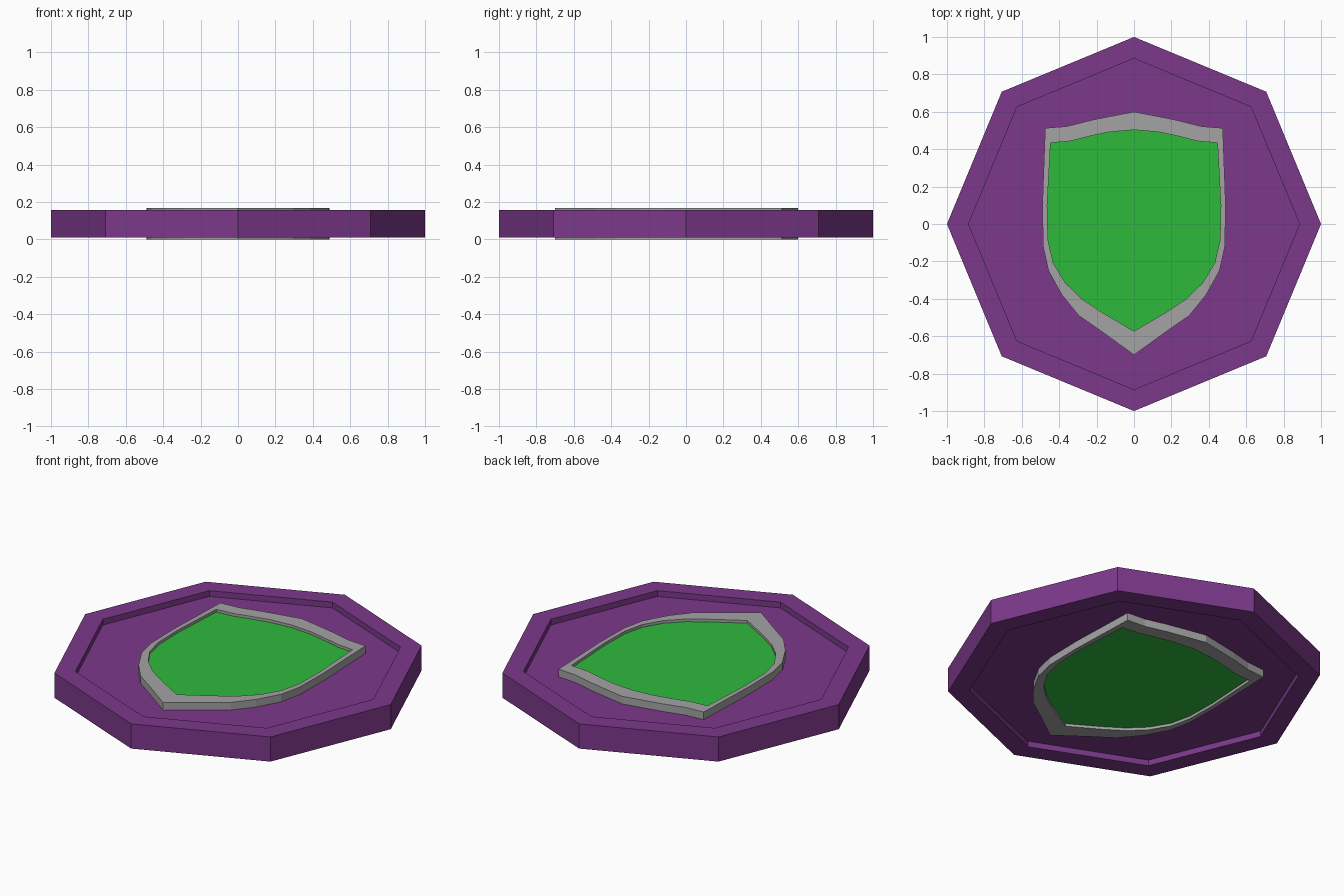
import bpy, bmesh, math

if "Cube" in bpy.data.objects:
    bpy.data.objects.remove(bpy.data.objects["Cube"])


def material(name, rgb):
    m = bpy.data.materials.new(name)
    m.diffuse_color = (*rgb, 1)
    m.use_nodes = True
    m.node_tree.nodes["Principled BSDF"].inputs["Base Color"].default_value = m.diffuse_color
    return m


def make(name, loops, mat, closed=False):
    """Skin a list of equal-length loops; cap the ends or join last to first."""
    bm = bmesh.new()
    rings = [[bm.verts.new(p) for p in loop] for loop in loops]
    n = len(rings[0])
    pairs = list(zip(rings, rings[1:]))
    if closed:
        pairs.append((rings[-1], rings[0]))
    else:
        bm.faces.new(rings[0])
        bm.faces.new(rings[-1])
    for a, b in pairs:
        for i in range(n):
            j = (i + 1) % n
            bm.faces.new((a[i], a[j], b[j], b[i]))
    bmesh.ops.recalc_face_normals(bm, faces=bm.faces)
    mesh = bpy.data.meshes.new(name)
    bm.to_mesh(mesh)
    bm.free()
    mesh.materials.append(mat)
    ob = bpy.data.objects.new(name, mesh)
    bpy.context.collection.objects.link(ob)
    return ob


def octagon(r, z):
    return [(r * math.cos(i * math.pi / 4), r * math.sin(i * math.pi / 4), z)
            for i in range(8)]


def outline(half, z):
    """Mirror a half outline that starts and ends on x = 0."""
    full = half + [(-x, y) for x, y in half[-2:0:-1]]
    return [(x, y, z) for x, y in full]


purple = material("purple", (0.2, 0.04, 0.255))
grey = material("grey", (0.37, 0.37, 0.37))
green = material("green", (0.028, 0.485, 0.046))

MID = 0.084          # mid-height of the coin
RIM, FLOOR = 0.073, 0.039

# octagonal coin with a recessed floor on both faces
make("coin_body", [octagon(0.885, MID - FLOOR), octagon(0.885, MID - RIM),
                   octagon(1, MID - RIM), octagon(1, MID + RIM),
                   octagon(0.885, MID + RIM), octagon(0.885, MID + FLOOR)], purple)

# shield frame, standing slightly proud of the rim on both faces
outer = [(0, 0.6), (0.13, 0.575), (0.23, 0.555), (0.36, 0.522), (0.475, 0.513),
         (0.49, 0.1), (0.486, -0.12), (0.457, -0.25), (0.385, -0.38),
         (0.295, -0.49), (0.18, -0.57), (0, -0.7)]
inner = [(0, 0.503), (0.13, 0.492), (0.235, 0.47), (0.34, 0.443), (0.446, 0.434),
         (0.464, 0.1), (0.46, -0.085), (0.432, -0.207), (0.367, -0.315),
         (0.28, -0.4), (0.175, -0.47), (0, -0.573)]
make("shield_frame", [outline(outer, 0), outline(outer, 2 * MID),
                      outline(inner, 2 * MID), outline(inner, 0)], grey, closed=True)

# green shield field, set a little below the frame
make("shield_field", [outline(inner, MID - 0.068), outline(inner, MID + 0.068)], green)
